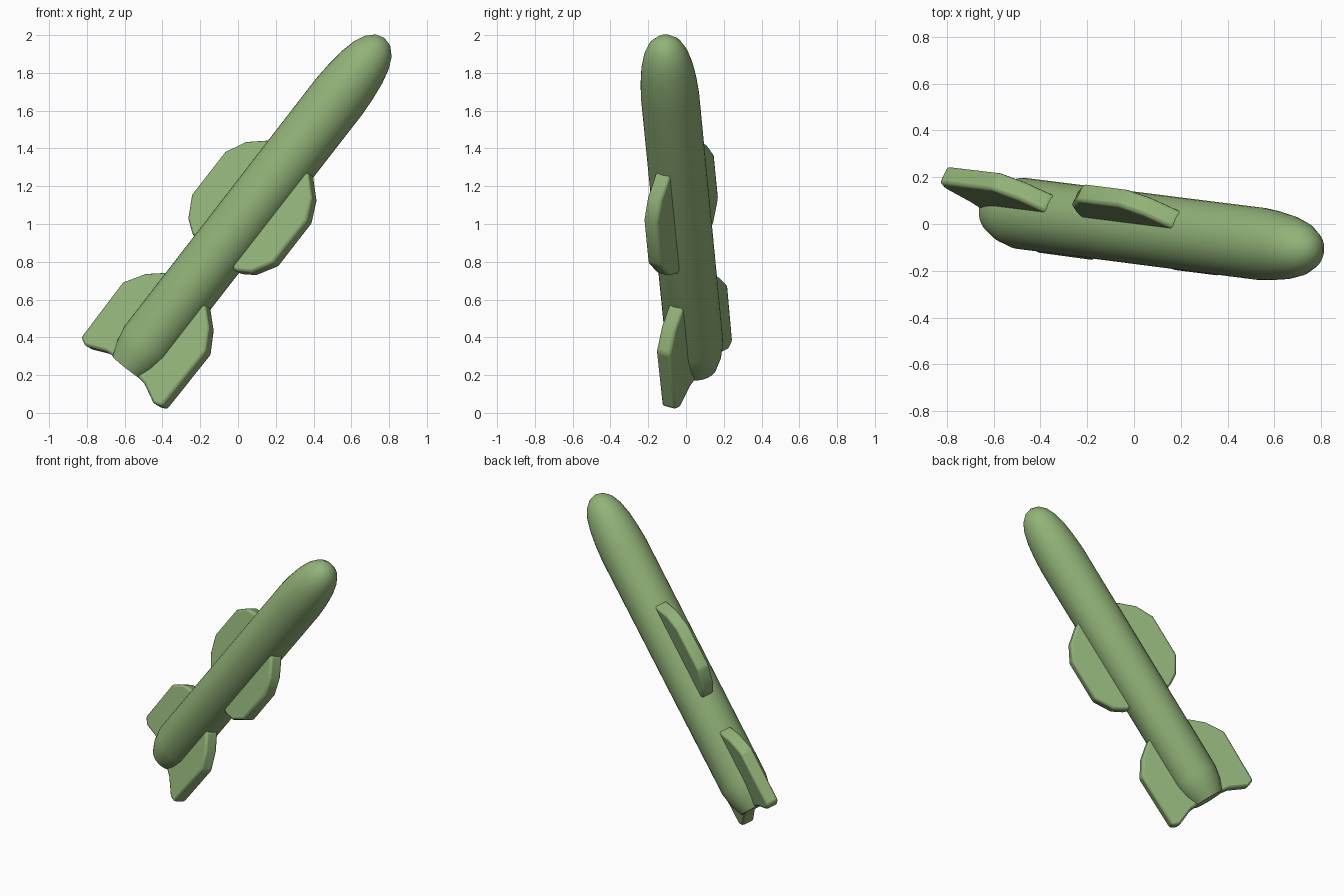
import bpy, bmesh, math
from mathutils import Vector, Matrix

if "Cube" in bpy.data.objects:
    bpy.data.objects.remove(bpy.data.objects["Cube"])

# Tilted frame: local Z along the body, local X along the fin span
axis = Vector((0.613, -0.078, 0.79)).normalized()
span = Vector((0.78, -0.54, -0.62))
span = (span - axis * span.dot(axis)).normalized()
normal = axis.cross(span)
frame = Matrix((span, normal, axis)).transposed().to_4x4()
frame.translation = (-0.48, 0.045, 0.366)

mat = bpy.data.materials.new("green")
mat.diffuse_color = (0.29, 0.45, 0.19, 1)
mat.use_nodes = True
mat.node_tree.nodes["Principled BSDF"].inputs["Base Color"].default_value = mat.diffuse_color


def finish(bm, name):
    bmesh.ops.recalc_face_normals(bm, faces=bm.faces)
    mesh = bpy.data.meshes.new(name)
    bm.to_mesh(mesh)
    bm.free()
    mesh.materials.append(mat)
    ob = bpy.data.objects.new(name, mesh)
    ob.matrix_world = frame
    bpy.context.collection.objects.link(ob)
    bpy.ops.object.select_all(action='DESELECT')
    ob.select_set(True)
    bpy.context.view_layer.objects.active = ob
    bpy.ops.object.shade_smooth_by_angle(angle=math.radians(35))
    return ob


# Body: lathed profile (radius, height) with tapered tail and blunt rounded nose
profile = [(0, -0.165), (0.105, -0.165), (0.135, -0.09), (0.153, 0.0), (0.155, 1.66),
           (0.149, 1.76), (0.137, 1.86), (0.118, 1.94), (0.09, 2.0), (0.05, 2.04), (0, 2.055)]
bm = bmesh.new()
verts = [bm.verts.new((r, 0, z)) for r, z in profile]
edges = [bm.edges.new(p) for p in zip(verts, verts[1:])]
bmesh.ops.spin(bm, geom=verts + edges, cent=(0, 0, 0), axis=(0, 0, 1),
               angle=math.tau, steps=40, use_merge=True)
bmesh.ops.remove_doubles(bm, verts=bm.verts, dist=1e-4)
finish(bm, "body")


# Fins: outline (span, height) extruded to a plate, mirrored to the other side
def fin(name, outline, side, thick=0.085):
    bm = bmesh.new()
    face = bm.faces.new([bm.verts.new((side * x, -thick / 2, z)) for x, z in outline])
    ext = bmesh.ops.extrude_face_region(bm, geom=[face])
    bmesh.ops.translate(bm, vec=(0, thick, 0),
                        verts=[v for v in ext["geom"] if isinstance(v, bmesh.types.BMVert)])
    ob = finish(bm, name)
    bev = ob.modifiers.new("soft_edges", 'BEVEL')
    bev.width, bev.segments = 0.015, 2


wing = [(0.05, 0.6), (0.17, 0.6), (0.25, 0.65), (0.32, 0.76), (0.32, 1.05),
        (0.26, 1.16), (0.15, 1.25), (0.05, 1.25)]
tail = [(0.05, -0.16), (0.15, -0.17), (0.27, -0.22), (0.32, -0.2), (0.325, 0.17),
        (0.25, 0.28), (0.15, 0.36), (0.05, 0.36)]
for side, label in ((-1, "upper"), (1, "lower")):
    fin(label + "_wing", wing, side)
    fin(label + "_tail_fin", tail, side)
